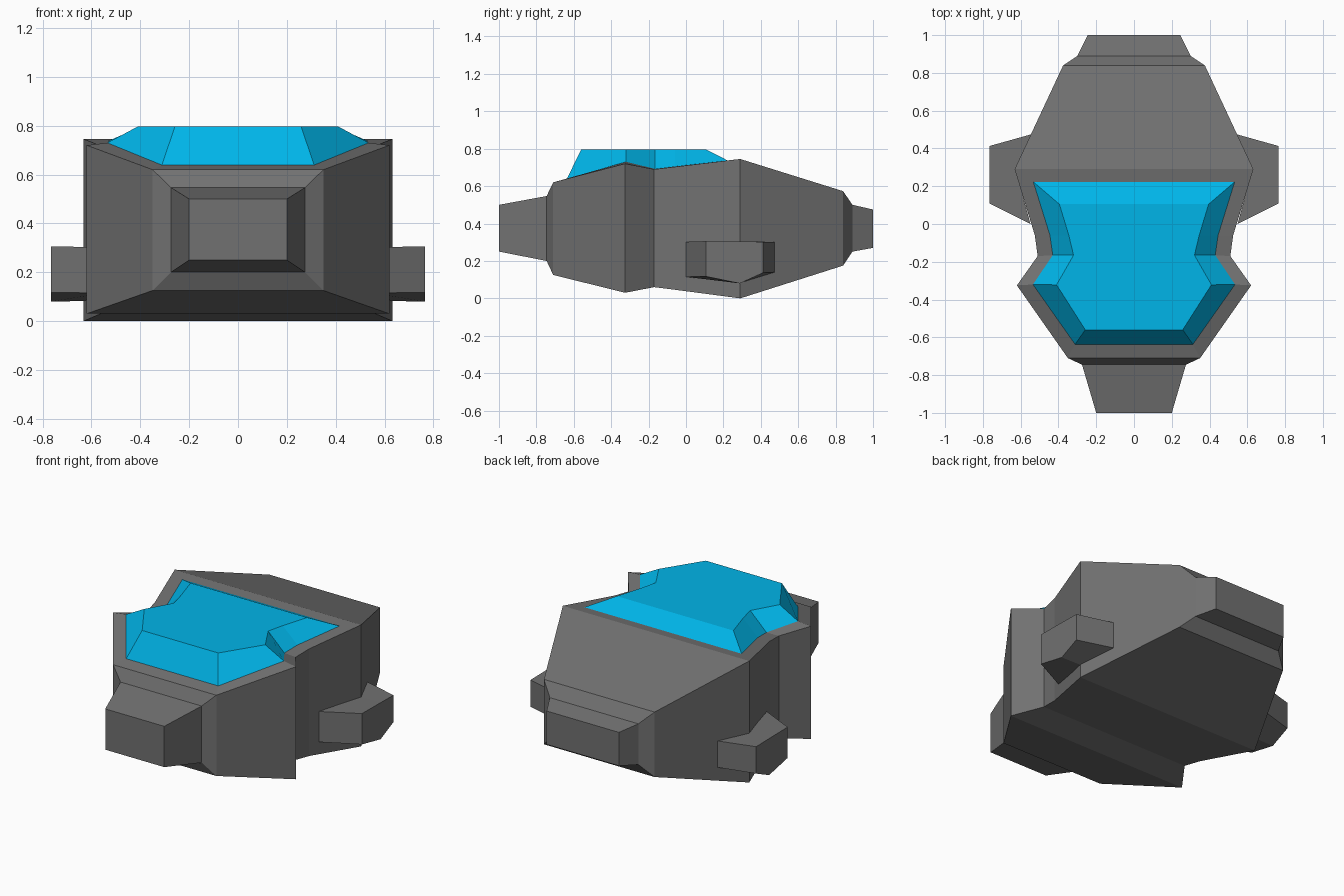
import bpy, bmesh

if "Cube" in bpy.data.objects:
    bpy.data.objects.remove(bpy.data.objects["Cube"])


def paint(name, colour):
    material = bpy.data.materials.new(name)
    material.diffuse_color = (*colour, 1)
    material.use_nodes = True
    material.node_tree.nodes["Principled BSDF"].inputs["Base Color"].default_value = material.diffuse_color
    return material


def finish(name, bm, material):
    bmesh.ops.remove_doubles(bm, verts=bm.verts, dist=0.0005)
    bmesh.ops.recalc_face_normals(bm, faces=bm.faces)
    mesh = bpy.data.meshes.new(name)
    bm.to_mesh(mesh)
    bm.free()
    obj = bpy.data.objects.new(name, mesh)
    bpy.context.collection.objects.link(obj)
    mesh.materials.append(material)
    return obj


def ring(bm, points):
    return [bm.verts.new(p) for p in points]


def outline(side):
    """Closed loop from right-hand (x, y, z) points, mirrored to the left."""
    return side + [(-x, y, z) for x, y, z in reversed(side)]


def bridge(bm, a, b):
    n = len(a)
    for i in range(n):
        j = (i + 1) % n
        bm.faces.new((a[i], a[j], b[j], b[i]))


grey = paint("dark_grey", (0.165, 0.165, 0.165))
blue = paint("canopy_blue", (0.0, 0.46, 0.81))

# Hull stations: y, half width, bottom z, top z
stations = [
    (-1.0, 0.20, 0.25, 0.50), (-0.745, 0.275, 0.20, 0.547),
    (-0.71, 0.35, 0.125, 0.62), (-0.325, 0.62, 0.03, 0.72),
    (-0.17, 0.51, 0.06, 0.69), (-0.06, 0.525, 0.046, 0.703),
    (0.29, 0.632, 0.0, 0.745), (0.84, 0.375, 0.175, 0.573),
    (0.89, 0.30, 0.25, 0.50), (1.0, 0.245, 0.27, 0.475),
]
FIRST, LAST = 2, 6      # stations framing the canopy opening

# Canopy base and raised top, right-hand side from front to rear
base = outline([(0.312, -0.637, 0.639), (0.535, -0.32, 0.73), (0.43, -0.165, 0.692),
                (0.445, -0.06, 0.705), (0.533, 0.223, 0.737)])
top = outline([(0.258, -0.56, 0.797), (0.41, -0.322, 0.797), (0.32, -0.165, 0.797),
               (0.345, -0.06, 0.797), (0.395, 0.105, 0.797)])

# Hull, with its roof framed around the canopy
bm = bmesh.new()
rings = [ring(bm, [(w, y, lo), (w, y, hi), (-w, y, hi), (-w, y, lo)])
         for y, w, lo, hi in stations]
for k, (a, b) in enumerate(zip(rings, rings[1:])):
    for i in range(4):
        if i == 1 and FIRST <= k < LAST:
            continue
        j = (i + 1) % 4
        bm.faces.new((a[i], a[j], b[j], b[i]))
bm.faces.new(rings[0])
bm.faces.new(rings[-1])
frame = rings[FIRST:LAST + 1]
bridge(bm, [r[1] for r in frame] + [r[2] for r in reversed(frame)], ring(bm, base))
finish("hull", bm, grey)

# Canopy
bm = bmesh.new()
upper = ring(bm, top)
bridge(bm, ring(bm, base), upper)
bm.faces.new(upper)
finish("canopy", bm, blue)

# Side pods: wedge-bottomed blocks growing out of the hull's widest corner
for sign, label in ((1, "right"), (-1, "left")):
    bm = bmesh.new()
    inner = [(0.548, 0.0, 0.115), (0.627, 0.288, 0.082), (0.543, 0.475, 0.14),
             (0.543, 0.475, 0.302), (0.627, 0.288, 0.302), (0.548, 0.0, 0.302)]
    outer = [(0.765, 0.108, 0.117), (0.765, 0.288, 0.08), (0.765, 0.413, 0.137),
             (0.765, 0.413, 0.302), (0.765, 0.288, 0.304), (0.765, 0.108, 0.306)]
    a, b = (ring(bm, [(sign * x, y, z) for x, y, z in pts]) for pts in (inner, outer))
    bridge(bm, a, b)
    bm.faces.new(b)
    finish("side_pod_" + label, bm, grey)
